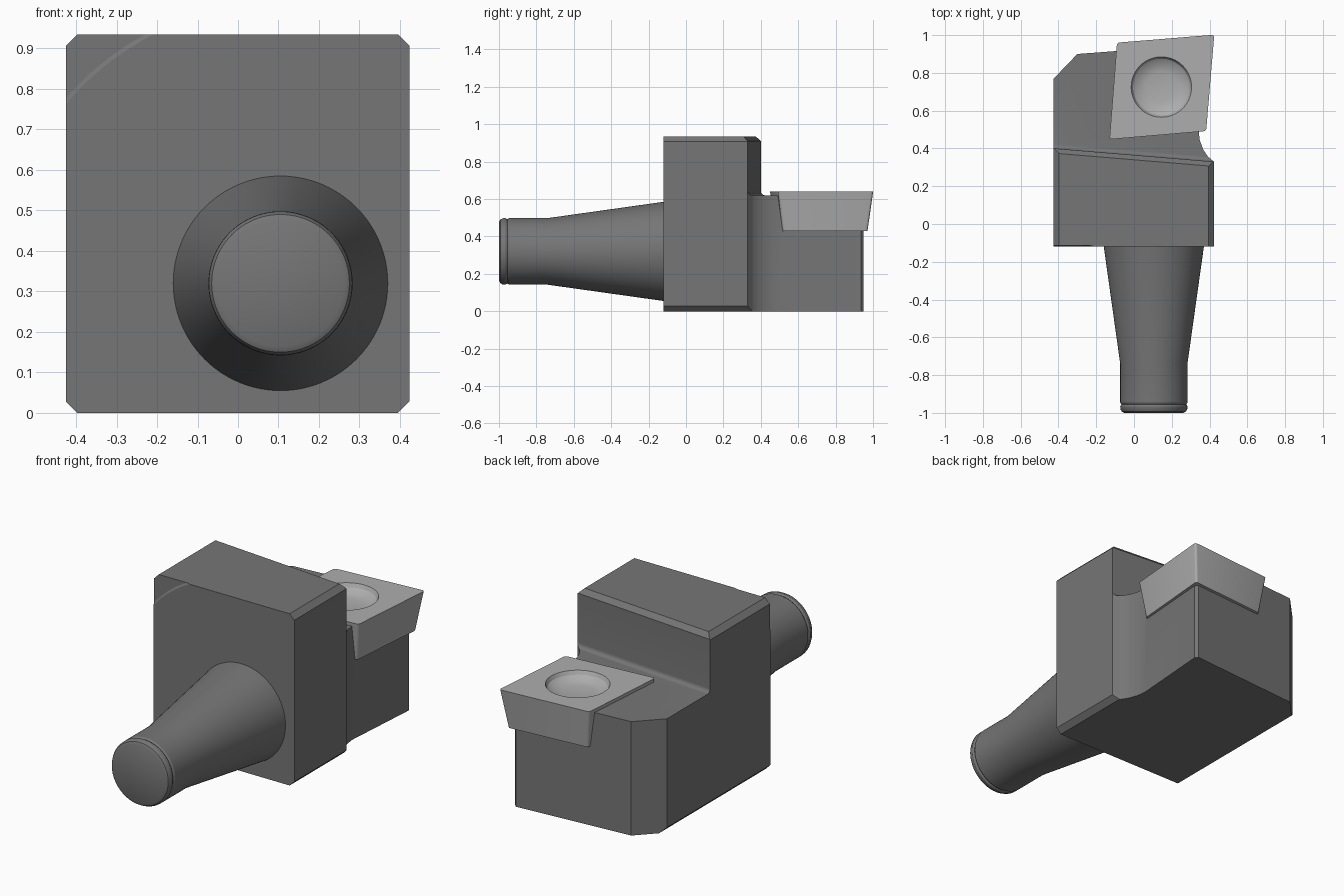
import bpy, bmesh, math
from mathutils import Vector, Matrix

if "Cube" in bpy.data.objects:
    bpy.data.objects.remove(bpy.data.objects["Cube"])


def finish(name, bm):
    bmesh.ops.recalc_face_normals(bm, faces=bm.faces[:])
    me = bpy.data.meshes.new(name)
    bm.to_mesh(me)
    bm.free()
    ob = bpy.data.objects.new(name, me)
    bpy.context.collection.objects.link(ob)
    return ob


def loft(name, bottom, top, bevel=0):
    """Solid between two matching outlines, optionally rounding the side edges."""
    bm = bmesh.new()
    a = [bm.verts.new(p) for p in bottom]
    b = [bm.verts.new(p) for p in top]
    bm.faces.new(a)
    bm.faces.new(b)
    n = len(a)
    for i in range(n):
        bm.faces.new((a[i], a[(i + 1) % n], b[(i + 1) % n], b[i]))
    if bevel:
        sides = [bm.edges.get((p, q)) for p, q in zip(a, b)]
        bmesh.ops.bevel(bm, geom=sides, offset=bevel, segments=4,
                        profile=0.5, affect='EDGES')
    return finish(name, bm)


def prism(name, pts, offset):
    pts = [Vector(p) for p in pts]
    return loft(name, pts, [p + Vector(offset) for p in pts])


def lathe(name, profile, matrix, steps=96, closed=False):
    """Spin (radius, height) points about local z, then place with matrix."""
    bm = bmesh.new()
    vs = [bm.verts.new((r, 0, h)) for r, h in profile]
    edges = [bm.edges.new(e) for e in zip(vs, vs[1:])]
    if closed:
        edges.append(bm.edges.new((vs[-1], vs[0])))
    bmesh.ops.spin(bm, geom=vs + edges, cent=(0, 0, 0), axis=(0, 0, 1),
                   angle=math.tau, steps=steps)
    bmesh.ops.remove_doubles(bm, verts=bm.verts[:], dist=1e-5)
    bm.transform(matrix)
    return finish(name, bm)


def boolean(target, cutter, op='DIFFERENCE', keep=False):
    m = target.modifiers.new("cut", 'BOOLEAN')
    m.operation, m.object, m.solver = op, cutter, 'EXACT'
    bpy.context.view_layer.objects.active = target
    bpy.ops.object.modifier_apply(modifier=m.name)
    if not keep:
        bpy.data.objects.remove(cutter)


def material(name, value):
    m = bpy.data.materials.new(name)
    m.diffuse_color = (value, value, value, 1)
    m.use_nodes = True
    m.node_tree.nodes["Principled BSDF"].inputs["Base Color"].default_value = m.diffuse_color
    return m


# Holder body: plan outline extruded to full height
plan = [(-0.425, -0.12), (0.423, -0.12), (0.423, 0.33), (0.39, 0.358),
        (0.365, 0.397), (0.348, 0.445), (0.342, 0.495), (0.374, 0.935),
        (0.36, 0.95), (-0.30, 0.90), (-0.425, 0.77)]
body = prism("holder_body", [(x, y, 0) for x, y in plan], (0, 0, 0.935))

# Chamfer the four long edges
c = 0.028
l, r, t = -0.425, 0.423, 0.935
octagon = [(l + c, 0), (r - c, 0), (r, c), (r, t - c),
           (r - c, t), (l + c, t), (l, t - c), (l, c)]
boolean(body, prism("edge_cutter", [(x, -0.5, z) for x, z in octagon], (0, 2, 0)),
        'INTERSECT')

# Step down to the seat level: slanted wall, chamfered top, filleted foot
f = 0.022
fillet = [(f - f * math.sin(a), 0.62 + f - f * math.cos(a))
          for a in [math.radians(d) for d in range(0, 91, 15)]]
step = fillet + [(0, 0.91), (-0.025, 0.935), (-0.025, 1.1), (1, 1.1), (1, 0.62)]
slope = 0.083
boolean(body, prism("step_cutter", [(-1, 0.365 + slope + v, z) for v, z in step],
                    (2, -2 * slope, 0)))

# Turned relief in the far corner of the front face
axis = Matrix.Translation((0.105, 0, 0.32)) @ Matrix.Rotation(math.pi / 2, 4, 'X')
boolean(body, lathe("relief_cutter", [(0.69, 0.12), (0.70, 0.114), (1.1, 0.114),
                                      (1.1, 0.2), (0.69, 0.2)], axis, 128, True))

# Cutting insert: tapered rhomboid plate
top = [Vector(p) for p in ((-0.09, 0.96, 0.64), (0.425, 1.002, 0.64),
                           (0.382, 0.492, 0.64), (-0.13, 0.448, 0.64))]
mid = sum(top, Vector()) / 4
base = [mid + (p - mid) * 0.89 - Vector((0, 0, 0.21)) for p in top]
insert = loft("cutting_insert", base, top, 0.014)
boolean(body, insert, keep=True)

# Dished screw recess in the insert
dish = [(0, -0.05), (0.08, -0.047), (0.12, -0.04), (0.15, -0.02), (0.16, 0),
        (0.16, 0.1), (0, 0.1)]
boolean(insert, lathe("dish_cutter", dish, Matrix.Translation((0.145, 0.725, 0.64)), 64))

# Tapered shank with rounded, grooved end
shank = lathe("shank", [(0, 0.10), (0.267, 0.10), (0.265, 0.12), (0.178, 0.74),
                        (0.178, 0.945), (0.172, 0.955), (0.178, 0.966),
                        (0.177, 0.98), (0.170, 0.993), (0.156, 1.0), (0, 1.0)], axis)

steel, carbide = material("dark_steel", 0.18), material("light_carbide", 0.42)
for ob, mat in ((body, steel), (shank, steel), (insert, carbide)):
    ob.data.materials.clear()
    ob.data.materials.append(mat)
    bpy.ops.object.select_all(action='DESELECT')
    ob.select_set(True)
    bpy.context.view_layer.objects.active = ob
    bpy.ops.object.shade_smooth_by_angle(angle=math.radians(28))
